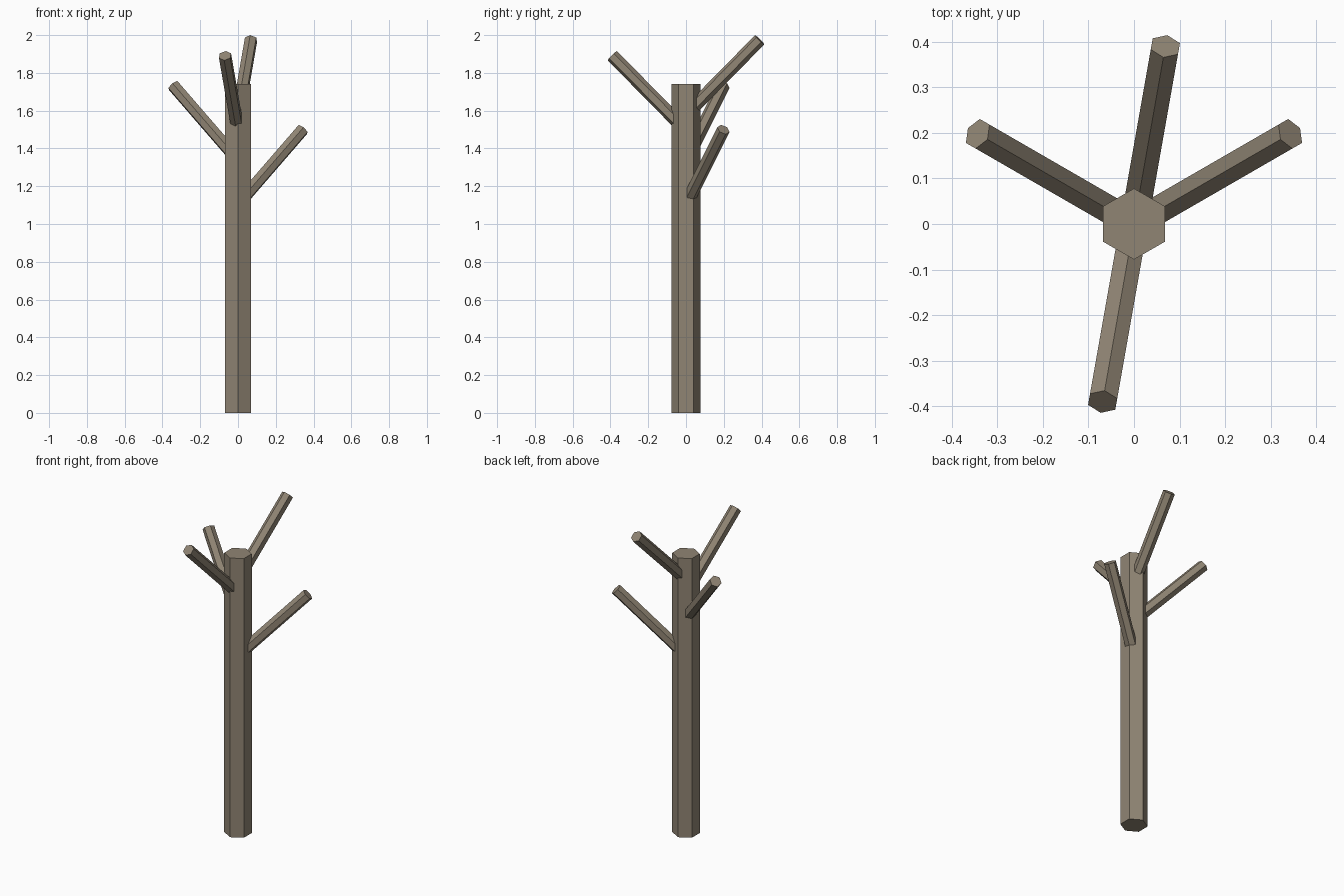
import bpy
from math import radians, sin, cos

if "Cube" in bpy.data.objects:
    bpy.data.objects.remove(bpy.data.objects["Cube"])

bark = bpy.data.materials.new("bark")
bark.diffuse_color = (0.28, 0.235, 0.175, 1)
bark.use_nodes = True
bark.node_tree.nodes["Principled BSDF"].inputs["Base Color"].default_value = bark.diffuse_color


def hex_post(name, radius, length, base, tilt=0, heading=90):
    """Six-sided post from base, tilted from vertical towards a compass heading."""
    t, h = radians(tilt), radians(heading)
    axis = (sin(t) * cos(h), sin(t) * sin(h), cos(t))
    centre = [b + a * length / 2 for b, a in zip(base, axis)]
    bpy.ops.mesh.primitive_cylinder_add(
        vertices=6, radius=radius, depth=length, location=centre,
        rotation=(-t, 0, h - radians(90)))
    ob = bpy.context.object
    ob.name = name
    ob.data.materials.append(bark)
    return ob


# Trunk
hex_post("trunk", 0.078, 1.74, (0, 0, 0))

# Branches grow from the trunk axis at 45 degrees: name, start height, heading
for name, z, heading in [("right_branch", 1.104, 30),
                         ("left_branch", 1.337, 150),
                         ("front_branch", 1.495, 260),
                         ("back_branch", 1.579, 80)]:
    hex_post(name, 0.035, 0.56, (0, 0, z), 45, heading)
